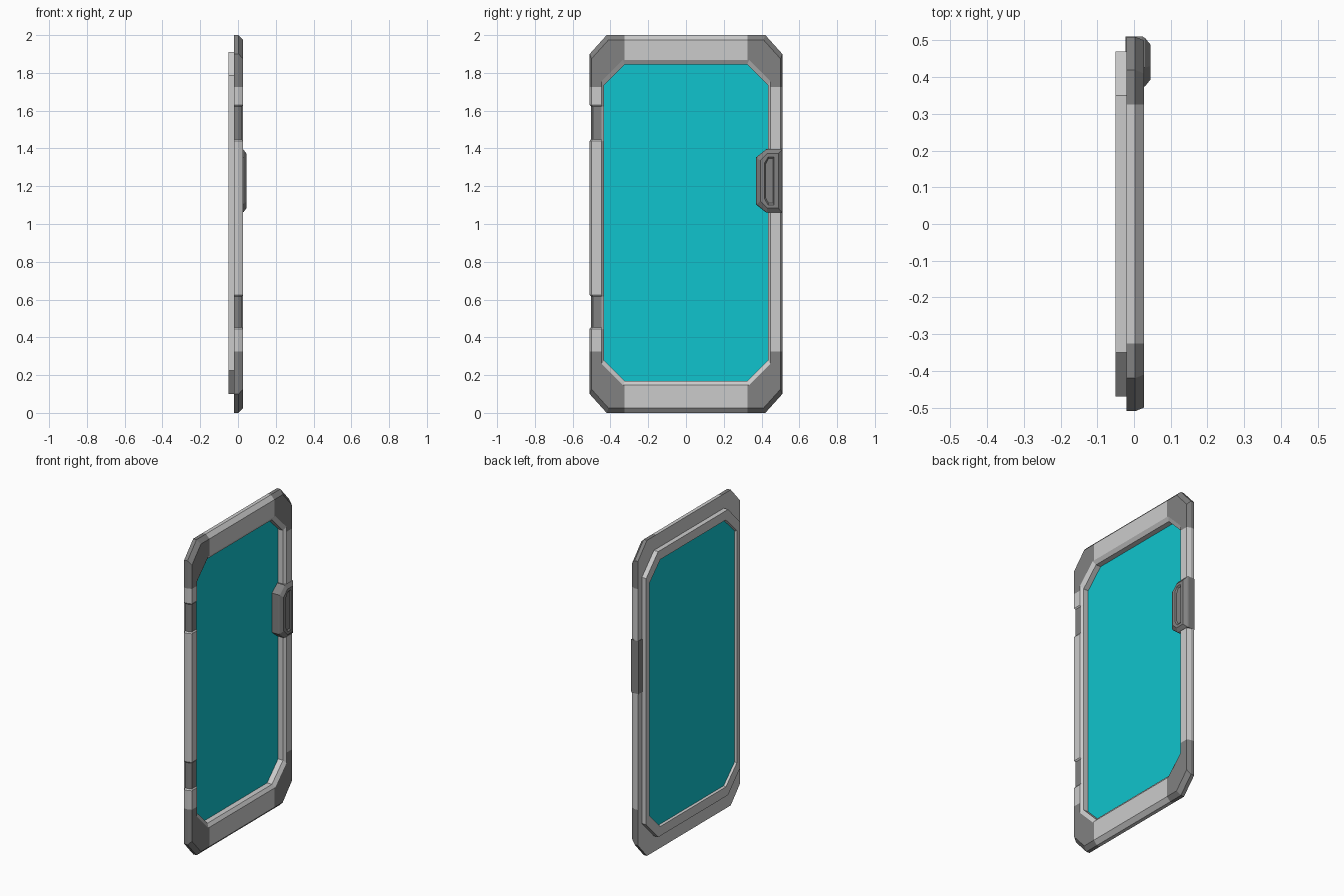
import bpy, bmesh
from mathutils import Vector

if "Cube" in bpy.data.objects:
    bpy.data.objects.remove(bpy.data.objects["Cube"])


def material(name, rgb):
    m = bpy.data.materials.new(name)
    m.diffuse_color = (*rgb, 1)
    m.use_nodes = True
    m.node_tree.nodes["Principled BSDF"].inputs["Base Color"].default_value = m.diffuse_color
    return m


LIGHT = material("light grey metal", (0.6, 0.6, 0.6))
DARK = material("dark grey metal", (0.22, 0.22, 0.22))
CYAN = material("cyan glass", (0.005, 0.55, 0.61))


def octagon(x, hy, z0, z1, cy, cz):
    """Rectangle with cut corners in the YZ plane at depth x."""
    return [(x, y, z) for y, z in (
        (-hy, z0 + cz), (-hy + cy, z0), (hy - cy, z0), (hy, z0 + cz),
        (hy, z1 - cz), (hy - cy, z1), (-hy + cy, z1), (-hy, z1 - cz))]


def loft(loops, closed=False, painted=()):
    """Skin a list of loops; bands listed in painted get material 1."""
    bm = bmesh.new()
    rows = [[bm.verts.new(p) for p in loop] for loop in loops]
    n = len(rows[0])
    for i in range(len(rows) if closed else len(rows) - 1):
        a, b = rows[i], rows[(i + 1) % len(rows)]
        for j in range(n):
            k = (j + 1) % n
            f = bm.faces.new((a[j], a[k], b[k], b[j]))
            f.material_index = int(i in painted)
    if not closed:
        bm.faces.new(rows[0])
        bm.faces.new(rows[-1])
    bmesh.ops.recalc_face_normals(bm, faces=bm.faces)
    return bm


def finish(name, bm, mats):
    bmesh.ops.recalc_face_normals(bm, faces=bm.faces)
    me = bpy.data.meshes.new(name)
    bm.to_mesh(me)
    bm.free()
    for m in mats:
        me.materials.append(m)
    ob = bpy.data.objects.new(name, me)
    bpy.context.collection.objects.link(ob)
    return ob


# Door frame: outer rim, bevelled front, inner lip, raised back flange
bm = loft([
    octagon(-0.02, 0.51, 0.0, 2.0, 0.09, 0.10),
    octagon(0.003, 0.51, 0.0, 2.0, 0.09, 0.10),
    octagon(0.027, 0.50, 0.025, 1.975, 0.09, 0.10),
    octagon(0.027, 0.447, 0.147, 1.868, 0.112, 0.112),
    octagon(0.012, 0.433, 0.168, 1.845, 0.11, 0.11),
    octagon(-0.03, 0.433, 0.168, 1.845, 0.11, 0.11),
    octagon(-0.05, 0.438, 0.160, 1.852, 0.11, 0.11),
    octagon(-0.05, 0.47, 0.10, 1.91, 0.12, 0.125),
    octagon(-0.02, 0.47, 0.10, 1.91, 0.12, 0.125),
], closed=True, painted=(0, 1, 2))

# Cut lines for the dark corner guards and the hinge recesses
hinges = [(0.445, 0.625), (1.44, 1.63)]
cuts = [('y', -0.325), ('y', 0.325), ('z', 0.325), ('z', 1.725)]
for lo, hi in hinges:
    cuts += [('z', v) for v in (lo, lo + 0.008, hi - 0.008, hi)]
for axis, v in cuts:
    d = Vector((0, 1, 0)) if axis == 'y' else Vector((0, 0, 1))
    bmesh.ops.bisect_plane(bm, geom=bm.verts[:] + bm.edges[:] + bm.faces[:],
                           dist=1e-5, plane_co=d * v, plane_no=d)

# Sink the hinge zones slightly
for v in bm.verts:
    if v.co.y < -0.44 and any(lo + 0.004 < v.co.z < hi - 0.004 for lo, hi in hinges):
        if v.co.y < -0.49:
            v.co.y += 0.007
        if v.co.x > 0.02:
            v.co.x -= 0.006

# Dark paint only on corner guards and hinges
for f in bm.faces:
    c = f.calc_center_median()
    corner = abs(c.y) > 0.325 and (c.z < 0.325 or c.z > 1.725)
    hinge = c.y < -0.44 and any(lo + 0.008 < c.z < hi - 0.008 for lo, hi in hinges)
    if not (corner or hinge):
        f.material_index = 0
finish("door_frame", bm, [LIGHT, DARK])

# Glass pane
finish("glass_pane", loft([
    octagon(-0.037, 0.436, 0.164, 1.849, 0.11, 0.11),
    octagon(-0.022, 0.436, 0.164, 1.849, 0.11, 0.11)]), [CYAN])


# Latch handle with a sunken grip
def latch(x, sy, sz, cy=0.441):
    pts = ((0.07, -0.168), (0.07, 0.168), (-0.016, 0.168),
           (-0.07, 0.125), (-0.07, -0.125), (-0.016, -0.168))
    return [(x, cy + y * sy, 1.228 + z * sz) for y, z in pts]


finish("latch_handle", loft([
    latch(-0.023, 1, 1), latch(0.022, 1, 1), latch(0.030, 0.94, 0.98),
    latch(0.045, 0.68, 0.86), latch(0.045, 0.36, 0.76),
    latch(0.037, 0.28, 0.70)]), [DARK])
